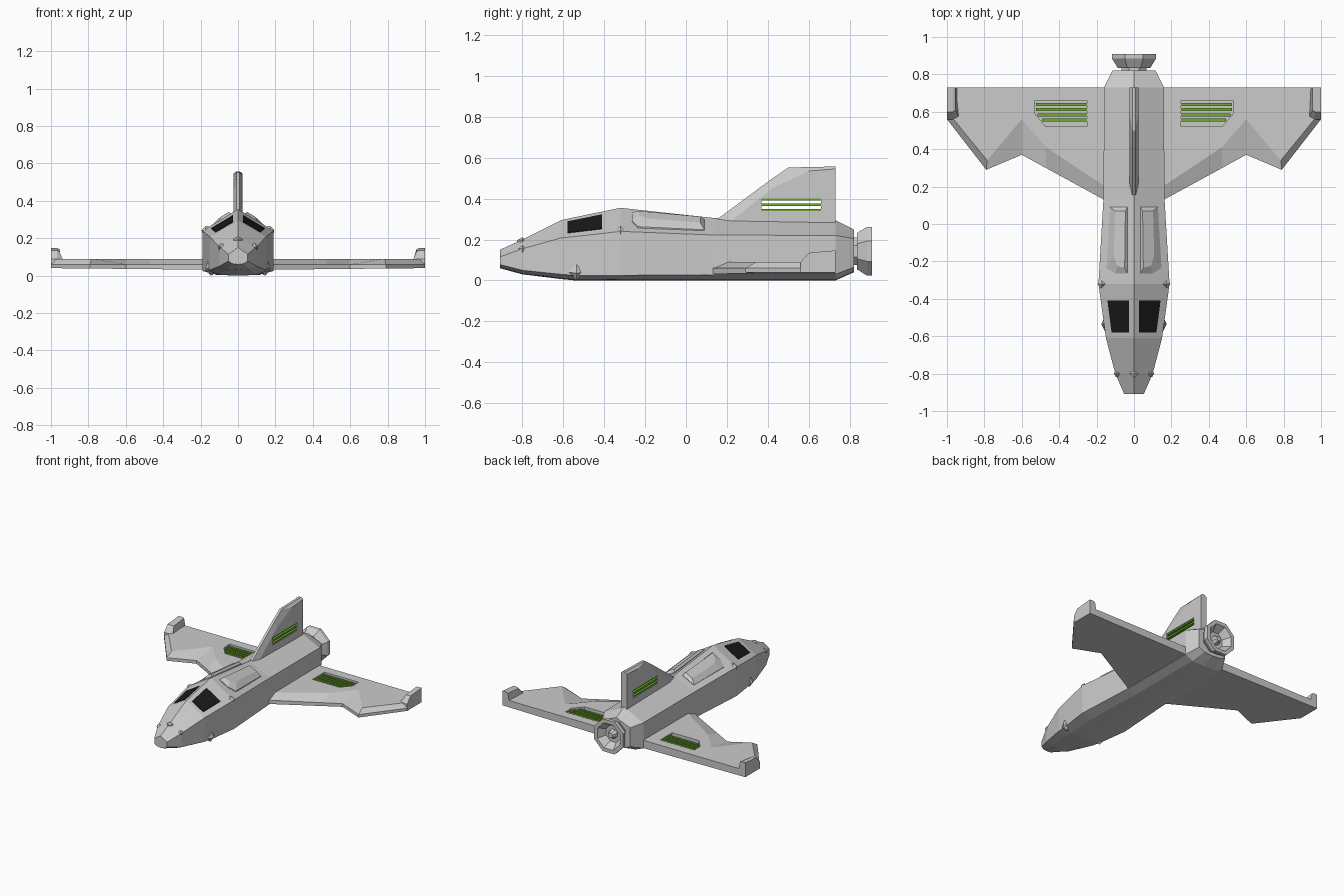
import bpy, bmesh, math
from mathutils import Vector

if "Cube" in bpy.data.objects:
    bpy.data.objects.remove(bpy.data.objects["Cube"])


def material(name, rgb):
    m = bpy.data.materials.new(name)
    m.diffuse_color = (*rgb, 1)
    m.use_nodes = True
    m.node_tree.nodes["Principled BSDF"].inputs["Base Color"].default_value = m.diffuse_color
    return m


BLACK = material("window_black", (0.01, 0.01, 0.01))
GREEN = material("vent_green", (0.16, 0.42, 0.03))


def loft(name, rings, mirror=False, mat=None):
    """Skin equal-sized rings of points, cap both ends."""
    bm = bmesh.new()
    vr = [[bm.verts.new(p) for p in r] for r in rings]
    n = len(rings[0])
    for a, b in zip(vr, vr[1:]):
        for i in range(n):
            j = (i + 1) % n
            bm.faces.new((a[i], a[j], b[j], b[i]))
    bm.faces.new(vr[0])
    bm.faces.new(vr[-1])
    bmesh.ops.recalc_face_normals(bm, faces=bm.faces)
    me = bpy.data.meshes.new(name)
    bm.to_mesh(me)
    bm.free()
    ob = bpy.data.objects.new(name, me)
    bpy.context.collection.objects.link(ob)
    if mat:
        me.materials.append(mat)
    if mirror:
        ob.modifiers.new("mirror", "MIRROR")
    return ob


def box(name, lo, hi, mirror=False, mat=None):
    (x0, y0, z0), (x1, y1, z1) = lo, hi
    return loft(name, [[(x0, y0, z), (x1, y0, z), (x1, y1, z), (x0, y1, z)] for z in (z0, z1)], mirror, mat)


def cut(ob, cutter):
    m = ob.modifiers.new("cut", "BOOLEAN")
    m.operation, m.solver, m.object = "DIFFERENCE", "EXACT", cutter
    cutter.hide_render = True
    cutter.hide_viewport = True
    ob.modifiers.move(len(ob.modifiers) - 1, 0)


# Fuselage sections: y, half width, keel z, lower edge z, shoulder z, ridge z
SECTIONS = [
    (-0.91, 0.052, 0.060, 0.078, 0.115, 0.150),
    (-0.80, 0.100, 0.030, 0.050, 0.155, 0.200),
    (-0.61, 0.150, 0.007, 0.030, 0.208, 0.295),
    (-0.54, 0.160, 0.000, 0.025, 0.215, 0.310),
    (-0.32, 0.190, 0.000, 0.025, 0.240, 0.355),
    (0.14, 0.163, 0.000, 0.028, 0.222, 0.305),
    (0.73, 0.160, 0.000, 0.030, 0.220, 0.295),
    (0.82, 0.115, 0.040, 0.065, 0.205, 0.250),
]
rings = []
for y, w, zb, zl, zh, zt in SECTIONS:
    half = [(w * 0.6, zb + 0.004), (w, zl), (w, zh)]
    ring = [(0, zb)] + half + [(0, zt)] + [(-x, z) for x, z in reversed(half)]
    rings.append([(x, y, z) for x, z in ring])
loft("fuselage", rings)


def roof(x, y, up=0.0):
    """Point on the sloping fuselage roof."""
    for a, b in zip(SECTIONS, SECTIONS[1:]):
        if a[0] <= y <= b[0]:
            t = (y - a[0]) / (b[0] - a[0])
            w, zh, zt = (a[i] + t * (b[i] - a[i]) for i in (1, 4, 5))
            return (x, y, zt + (zh - zt) * x / w + up)


# Cockpit windows
pane = [(0.028, -0.58), (0.120, -0.58), (0.142, -0.41), (0.028, -0.41)]
loft("cockpit_window", [[roof(x, y, u) for x, y in pane] for u in (-0.01, 0.004)], True, BLACK)

# Raised roof fairings behind the cockpit
base = [(0.035, -0.265), (0.10, -0.265), (0.147, -0.235), (0.128, 0.09), (0.035, 0.09)]
top = [(0.050, -0.235), (0.09, -0.225), (0.108, -0.17), (0.102, 0.07), (0.046, 0.07)]
loft("roof_fairing", [[roof(x, y, -0.01) for x, y in base],
                      [roof(x, y, 0.004) for x, y in base],
                      [roof(x, y, 0.024) for x, y in top]], True)

# Wings with bevelled, notched leading edge
outer = [(0.10, 0.097), (0.47, 0.299), (0.60, 0.37), (0.79, 0.29), (1.0, 0.56), (1.0, 0.73), (0.10, 0.73)]
inner = [(0.10, 0.165), (0.47, 0.41), (0.60, 0.56), (0.785, 0.34), (0.985, 0.585), (0.985, 0.73), (0.10, 0.73)]
wing = loft("wing", [[(x, y, 0.03 + 0.01 * x) for x, y in outer],
                     [(x, y, 0.06) for x, y in outer],
                     [(x, y, 0.09) for x, y in inner]], True)

# Wing vents: recess with slats
vent = [(0.25, 0.52), (0.47, 0.52), (0.53, 0.59), (0.53, 0.66), (0.25, 0.66)]
cut(wing, loft("wing_vent_cutter", [[(x, y, z) for x, y in vent] for z in (0.066, 0.13)]))
for i in range(4):
    y = 0.548 + i * 0.028
    x1 = min(0.525, 0.47 + (y - 0.52) * 0.8)
    box("wing_vent_slat", (0.25, y, 0.060), (x1, y + 0.015, 0.083), True, GREEN)

# Wingtip fins
tip_in = [(0.565, 0.05), (0.575, 0.09), (0.61, 0.13), (0.73, 0.142), (0.73, 0.045)]
tip_out = [(0.56, 0.045), (0.56, 0.09), (0.60, 0.135), (0.73, 0.147), (0.73, 0.04)]
loft("wingtip_fin", [[(x, y, z) for (y, z), x in zip(tip_in, (0.938, 0.938, 0.955, 0.955, 0.938))],
                     [(0.968, y, z) for y, z in tip_out],
                     [(1.0, y, z) for y, z in tip_out]], True)

# Tail fin with bevelled leading edge and open vent
edge = [(0.14, 0.290), (0.41, 0.49), (0.50, 0.552), (0.73, 0.557), (0.73, 0.25)]
face = [(0.22, 0.290), (0.42, 0.45), (0.60, 0.535), (0.73, 0.545), (0.73, 0.25)]
fin = loft("tail_fin", [[(x, y, z) for y, z in prof] for x, prof in
                        ((-0.025, face), (-0.009, edge), (0.009, edge), (0.025, face))])
cut(fin, box("tail_vent_cutter", (-0.1, 0.37, 0.34), (0.1, 0.66, 0.40)))
for z in (0.338, 0.364, 0.390):
    box("tail_vent_slat", (-0.021, 0.365, z), (0.021, 0.665, z + 0.012), mat=GREEN)

# Octagonal engine nozzle with hollow bell and inner plug
bell = [(0.068, 0.80), (0.068, 0.835), (0.090, 0.835), (0.122, 0.885), (0.122, 0.91), (0.095, 0.91),
        (0.060, 0.855), (0.034, 0.855), (0.018, 0.89)]
angles = [math.radians(22.5 + 45 * i) for i in range(8)]
loft("engine_nozzle", [[(r * 1.05 * math.cos(a), y, 0.143 + r * 1.0 * math.sin(a) * 1.06) for a in angles]
                       for r, y in bell])


# Small pyramid studs on the hull
def stud(name, centre, direction, size, height, mirror=True):
    c, d = Vector(centre), Vector(direction).normalized()
    u = Vector((0, 1, 0)) if abs(d.y) < 0.9 else Vector((1, 0, 0))
    v = d.cross(u).normalized()
    corners = [u, v, -u, -v]
    loft(name, [[c - d * 0.015 + k * size for k in corners],
                [c + k * size for k in corners],
                [c + d * height + k * size * 0.1 for k in corners]], mirror)


stud("shoulder_stud", (0.178, -0.32, 0.238), (1, 0, 0.3), 0.03, 0.016)
stud("chin_stud", (0.155, -0.535, 0.04), (1, 0, -0.2), 0.04, 0.018)
stud("cheek_stud", (0.097, -0.80, 0.155), (1, 0, 0.3), 0.018, 0.01)
stud("nose_stud", (0, -0.80, 0.197), (0, 0, 1), 0.025, 0.012, False)
